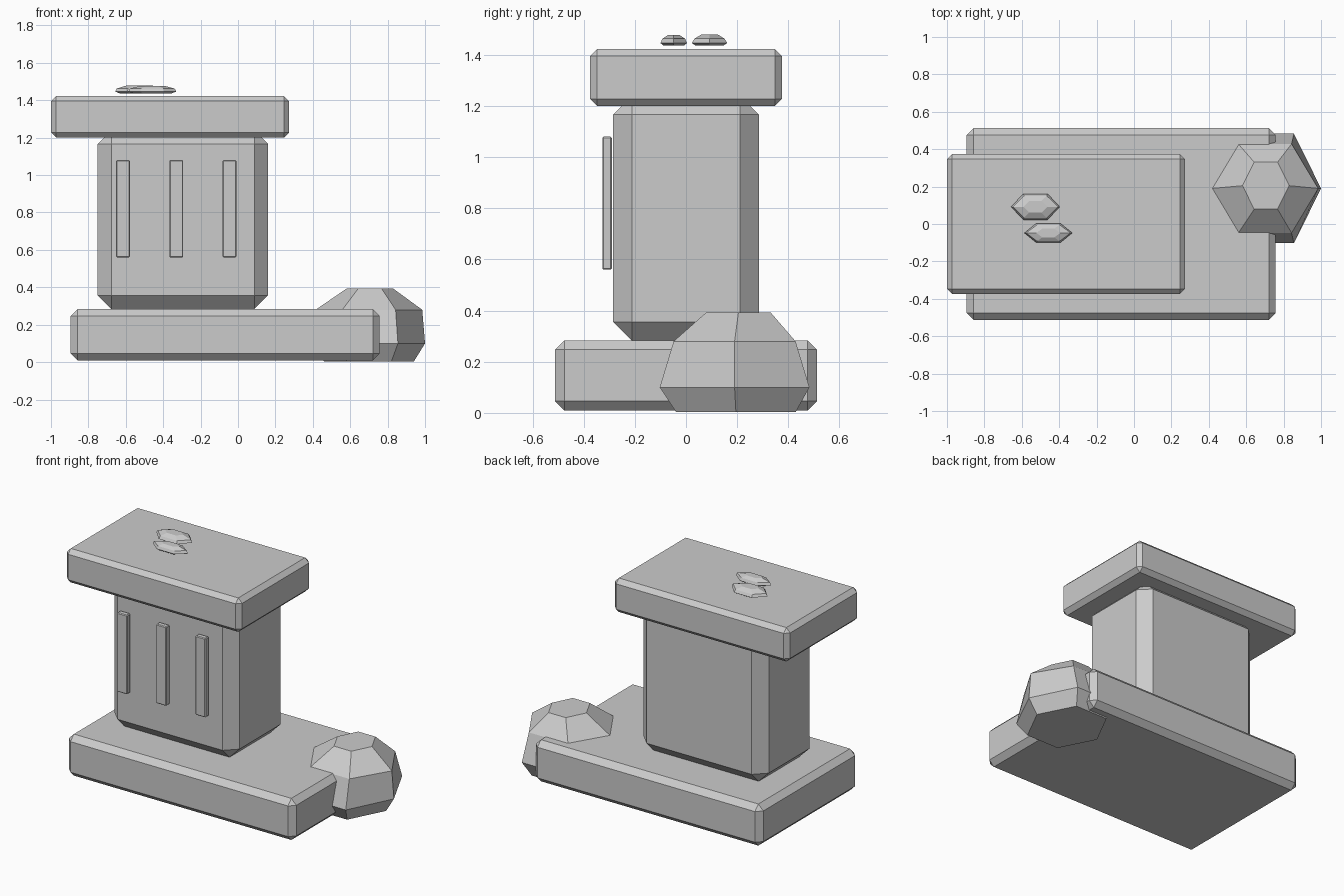
import bpy, bmesh
from math import sin, cos, pi
from mathutils import Vector

if "Cube" in bpy.data.objects:
    bpy.data.objects.remove(bpy.data.objects["Cube"])


def finish(bm, name):
    bmesh.ops.recalc_face_normals(bm, faces=bm.faces)
    mesh = bpy.data.meshes.new(name)
    bm.to_mesh(mesh)
    bm.free()
    ob = bpy.data.objects.new(name, mesh)
    bpy.context.collection.objects.link(ob)
    return ob


def chamfered_box(name, lo, hi, chamfer):
    lo, hi = Vector(lo), Vector(hi)
    bm = bmesh.new()
    bmesh.ops.create_cube(bm, size=1)
    bmesh.ops.scale(bm, vec=hi - lo, verts=bm.verts)
    bmesh.ops.translate(bm, vec=(lo + hi) / 2, verts=bm.verts)
    bmesh.ops.bevel(bm, geom=bm.edges[:], offset=chamfer, segments=1,
                    affect='EDGES', profile=0.5)
    return finish(bm, name)


def faceted_stone(name, rings):
    """Six-sided stone lofted through rings of (cx, cy, rx, ry, z)."""
    bm = bmesh.new()
    loops = []
    for cx, cy, rx, ry, z in rings:
        loops.append([bm.verts.new((cx + rx * cos(k * pi / 3),
                                    cy + ry * sin(k * pi / 3), z))
                      for k in range(6)])
    for a, b in zip(loops, loops[1:]):
        for k in range(6):
            n = (k + 1) % 6
            bm.faces.new((a[k], a[n], b[n], b[k]))
    bm.faces.new(loops[0][::-1])
    bm.faces.new(loops[-1])
    return finish(bm, name)


# Plinth, column and cap slab
chamfered_box("base_slab", (-0.895, -0.512, 0.01), (0.757, 0.512, 0.283), 0.036)
chamfered_box("column", (-0.75, -0.285, 0.283), (0.16, 0.285, 1.24), 0.073)
chamfered_box("cap_slab", (-1.0, -0.375, 1.2), (0.273, 0.375, 1.423), 0.028)

# Raised strips on the column front
for i in range(3):
    x = -0.615 + i * 0.285
    chamfered_box(f"front_strip_{i + 1}", (x - 0.037, -0.327, 0.56),
                  (x + 0.037, -0.29, 1.08), 0.005)

# Boulder against the base
faceted_stone("boulder", [
    (0.70, 0.195, 0.24, 0.27, 0.003),
    (0.71, 0.19, 0.29, 0.338, 0.1),
    (0.70, 0.19, 0.285, 0.275, 0.28),
    (0.705, 0.205, 0.125, 0.145, 0.393),
])

# Two flat pebbles on the cap
for i, (cx, cy, rx, ry, top) in enumerate([
        (-0.527, 0.092, 0.13, 0.08, 1.48), (-0.458, -0.048, 0.128, 0.06, 1.477)]):
    faceted_stone(f"pebble_{i + 1}", [
        (cx, cy, rx * 0.8, ry * 0.8, 1.437),
        (cx, cy, rx, ry, 1.446),
        (cx, cy, rx * 0.93, ry * 0.85, 1.463),
        (cx, cy, rx * 0.5, ry * 0.45, top),
    ])
